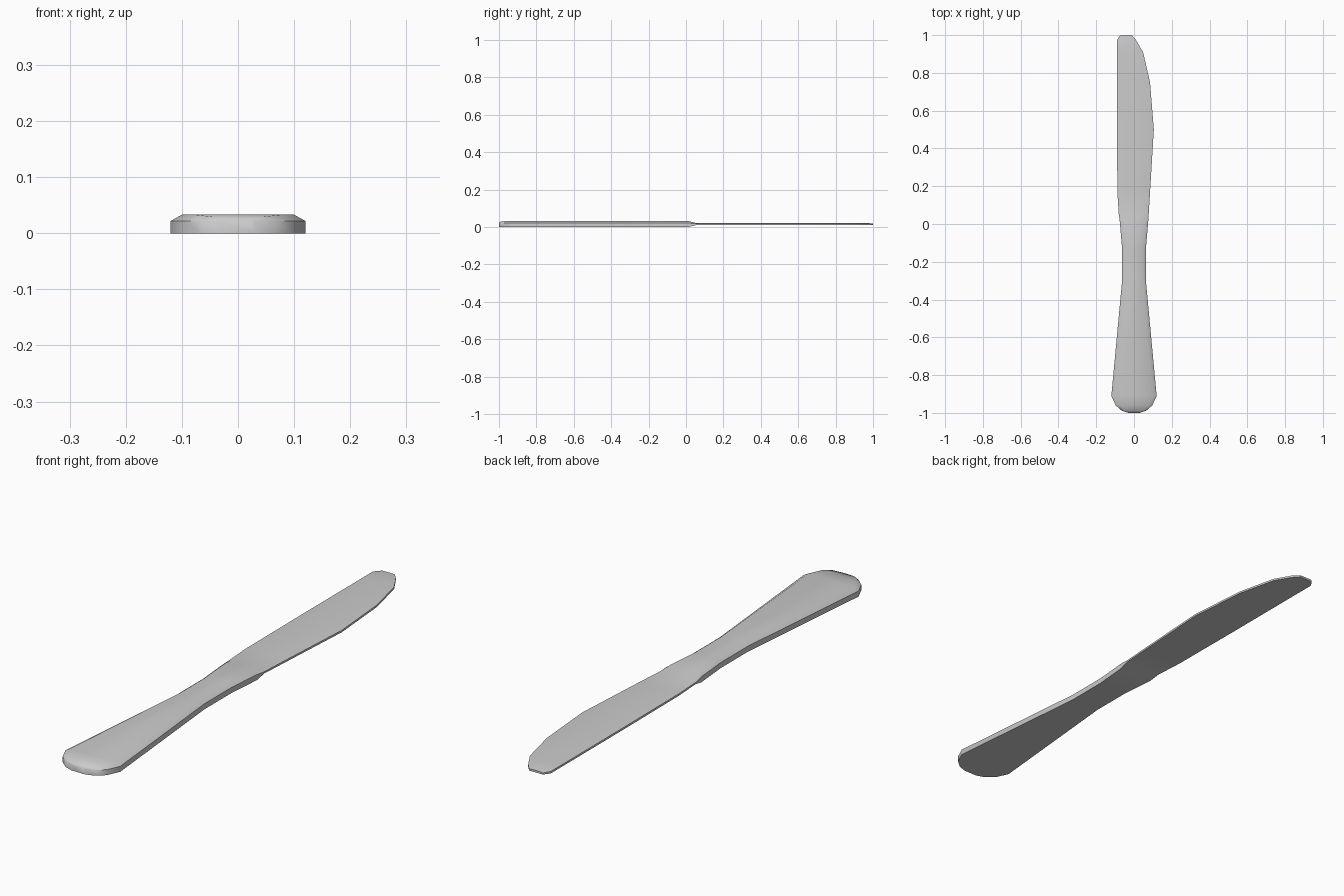
import bpy, bmesh

# stations along the knife: y, left x, right x, bottom z, shoulder z, top z, inset
stations = [
    (-1.00, -0.03, 0.03, 0.0, 0.022, 0.025, 0.01),
    (-0.988, -0.065, 0.065, 0.0, 0.022, 0.030, 0.015),
    (-0.96, -0.097, 0.097, 0.0, 0.022, 0.033, 0.02),
    (-0.91, -0.12, 0.12, 0.0, 0.022, 0.033, 0.02),
    (-0.30, -0.063, 0.063, 0.0, 0.022, 0.033, 0.015),
    (-0.13, -0.063, 0.063, 0.0, 0.022, 0.033, 0.015),
    (0.01, -0.075, 0.075, 0.0, 0.022, 0.033, 0.015),
    (0.055, -0.081, 0.078, 0.011, 0.018, 0.021, 0.01),
    (0.17, -0.088, 0.085, 0.011, 0.019, 0.021, 0.01),
    (0.50, -0.09, 0.105, 0.011, 0.019, 0.021, 0.01),
    (0.75, -0.09, 0.085, 0.011, 0.019, 0.021, 0.01),
    (0.91, -0.09, 0.048, 0.011, 0.019, 0.021, 0.01),
    (0.975, -0.09, 0.01, 0.011, 0.019, 0.021, 0.01),
    (1.00, -0.072, -0.012, 0.011, 0.017, 0.019, 0.008),
]

# loft the handle and blade as one skin
bm = bmesh.new()
rings = []
for y, l, r, z0, zs, z1, i in stations:
    section = [(l, z0), (l, zs), (l + i, z1), (r - i, z1), (r, zs), (r, z0)]
    rings.append([bm.verts.new((x, y, z)) for x, z in section])
for a, b in zip(rings, rings[1:]):
    for k in range(6):
        n = (k + 1) % 6
        bm.faces.new((a[k], a[n], b[n], b[k]))
bm.faces.new(rings[0])
bm.faces.new(rings[-1])
bmesh.ops.recalc_face_normals(bm, faces=bm.faces)
mesh = bpy.data.meshes.new("table_knife")
bm.to_mesh(mesh)
bm.free()
knife = bpy.data.objects.new("table_knife", mesh)
bpy.context.collection.objects.link(knife)
bpy.context.view_layer.objects.active = knife
knife.select_set(True)
bpy.ops.object.shade_smooth_by_angle(angle=0.8)
